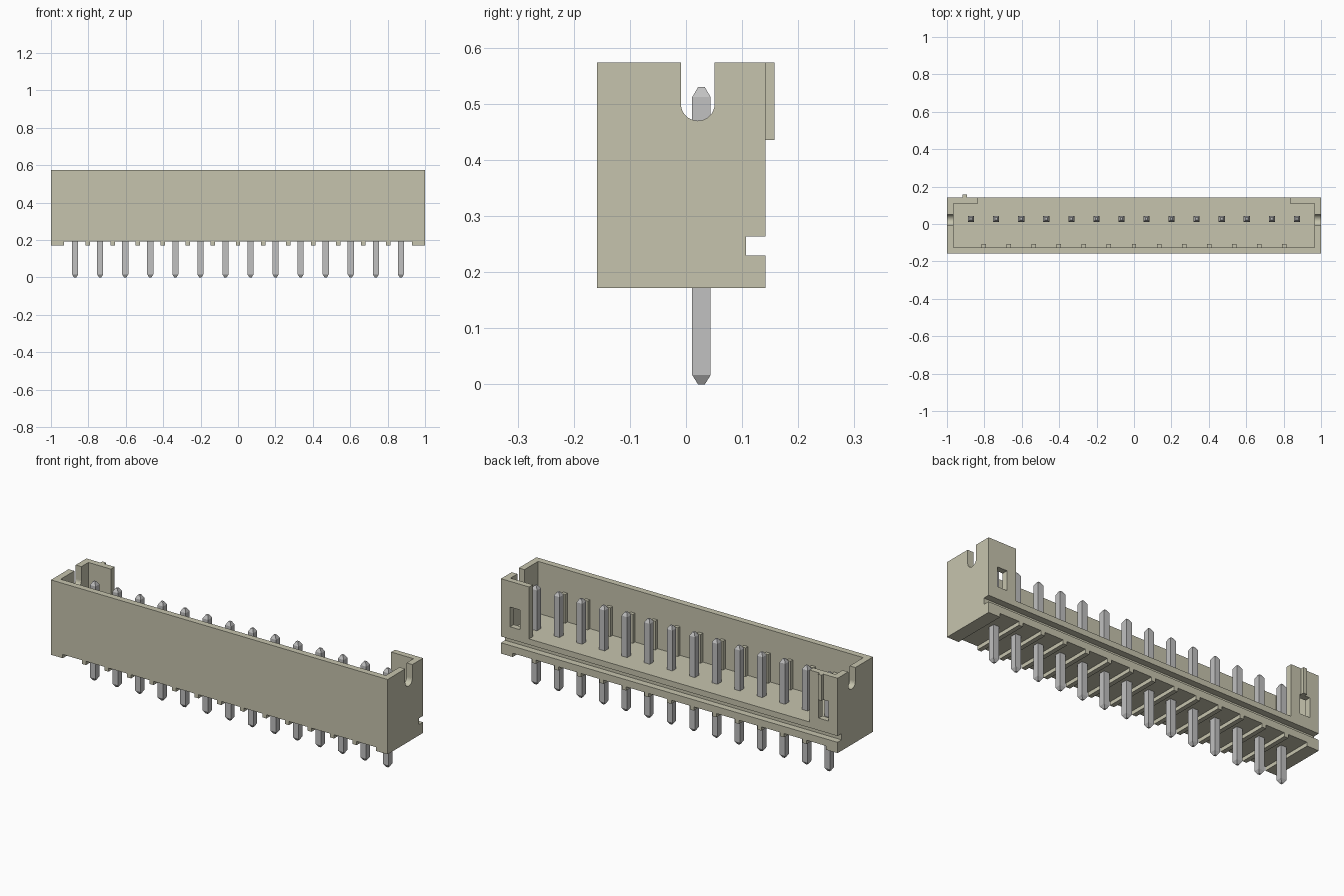
import bpy, bmesh, math
from mathutils import Matrix

cube = bpy.data.objects.get("Cube")
if cube:
    bpy.data.objects.remove(cube, do_unlink=True)

PITCH, PINS = 0.134, 14
PIN_Y = 0.0275
BOTTOM, TOP = 0.172, 0.574
FRONT, BACK = -0.159, 0.142
FLOOR = 0.295
pin_xs = [(i - (PINS - 1) / 2) * PITCH for i in range(PINS)]
gap_xs = [x + PITCH / 2 for x in pin_xs[:-1]]


def material(name, rgb):
    m = bpy.data.materials.new(name)
    m.use_nodes = True
    m.diffuse_color = (*rgb, 1)
    bsdf = m.node_tree.nodes["Principled BSDF"]
    bsdf.inputs["Base Color"].default_value = (*rgb, 1)
    bsdf.inputs["Roughness"].default_value = 0.6
    return m


cream = material("cream plastic", (0.565, 0.552, 0.423))
silver = material("silver metal", (0.533, 0.533, 0.533))


def finish(bm, name, mat):
    bmesh.ops.recalc_face_normals(bm, faces=bm.faces)
    me = bpy.data.meshes.new(name)
    bm.to_mesh(me)
    bm.free()
    me.materials.append(mat)
    ob = bpy.data.objects.new(name, me)
    bpy.context.collection.objects.link(ob)
    return ob


def boxes(name, ranges, mat=cream):
    """One object from boxes given as (x0, x1, y0, y1, z0, z1)."""
    bm = bmesh.new()
    for x0, x1, y0, y1, z0, z1 in ranges:
        mid = Matrix.Translation(((x0 + x1) / 2, (y0 + y1) / 2, (z0 + z1) / 2))
        size = Matrix.Diagonal((x1 - x0, y1 - y0, z1 - z0, 1))
        bmesh.ops.create_cube(bm, size=1, matrix=mid @ size)
    return finish(bm, name, mat)


def extrude_x(name, profile, x0, x1):
    """Extrude a (y, z) profile along x."""
    bm = bmesh.new()
    face = bm.faces.new([bm.verts.new((x0, y, z)) for y, z in profile])
    new = bmesh.ops.extrude_face_region(bm, geom=[face])["geom"]
    bmesh.ops.translate(bm, vec=(x1 - x0, 0, 0),
                        verts=[v for v in new if isinstance(v, bmesh.types.BMVert)])
    return finish(bm, name, cream)


def cut(target, cutter):
    cutter.hide_render = True
    mod = target.modifiers.new("cut", "BOOLEAN")
    mod.operation, mod.solver, mod.object = "DIFFERENCE", "EXACT", cutter
    bpy.context.view_layer.objects.active = target
    bpy.ops.object.modifier_apply(modifier=mod.name)
    bpy.data.objects.remove(cutter, do_unlink=True)


# Housing: a solid block that is hollowed out
housing = boxes("housing", [(-1, 1, FRONT, BACK, BOTTOM, TOP)])
cut(housing, boxes("cavity", [(-0.966, 0.966, -0.125, 0.11, FLOOR, 0.7)]))
cut(housing, boxes("back_opening", [(-0.833, 0.833, 0.05, 0.3, FLOOR, 0.7)]))
cut(housing, boxes("back_groove", [(-1.1, 1.1, 0.107, 0.3, 0.23, 0.264)]))

# Latch windows in the two back corners
cut(housing, boxes("latch_windows", [(-0.946, -0.888, 0.08, 0.3, 0.33, 0.436),
                                     (0.888, 0.946, 0.08, 0.3, 0.33, 0.436)]))

# Round-bottomed slots in both end walls
slot = [(0.021 + 0.03 * math.cos(a), 0.50 + 0.03 * math.sin(a))
        for a in (math.pi * (1 + i / 16) for i in range(17))]
cut(housing, extrude_x("end_slots", slot + [(0.051, 0.7), (-0.009, 0.7)], -1.1, 1.1))

# Underside recesses, leaving end feet and a thin rib between pins
edges = [-0.93] + [x + s for x in gap_xs for s in (-0.012, 0.012)] + [0.93]
cut(housing, boxes("underside_gaps", [(a, b, -0.3, 0.3, 0.1, 0.192)
                                      for a, b in zip(edges[::2], edges[1::2])]))

# Guide ribs on the inside of the front wall
boxes("guide_ribs", [(x - 0.012, x + 0.012, -0.13, -0.106, FLOOR - 0.005, 0.45)
                     for x in gap_xs])

# Small marker ridge on the back
boxes("marker_ridge", [(-0.916, -0.894, BACK - 0.01, 0.158, 0.436, TOP)])

# Square pins with tapered tips
rings = [(0.006, 0.0), (0.0165, 0.017), (0.0165, 0.512), (0.006, 0.53)]
for n, px in enumerate(pin_xs, 1):
    bm = bmesh.new()
    loops = [[bm.verts.new((px + sx * r, PIN_Y + sy * r, z))
              for sx, sy in ((-1, -1), (1, -1), (1, 1), (-1, 1))] for r, z in rings]
    bm.faces.new(loops[0])
    bm.faces.new(loops[-1])
    for lo, hi in zip(loops, loops[1:]):
        for i in range(4):
            j = (i + 1) % 4
            bm.faces.new((lo[i], lo[j], hi[j], hi[i]))
    finish(bm, f"pin_{n}", silver)
